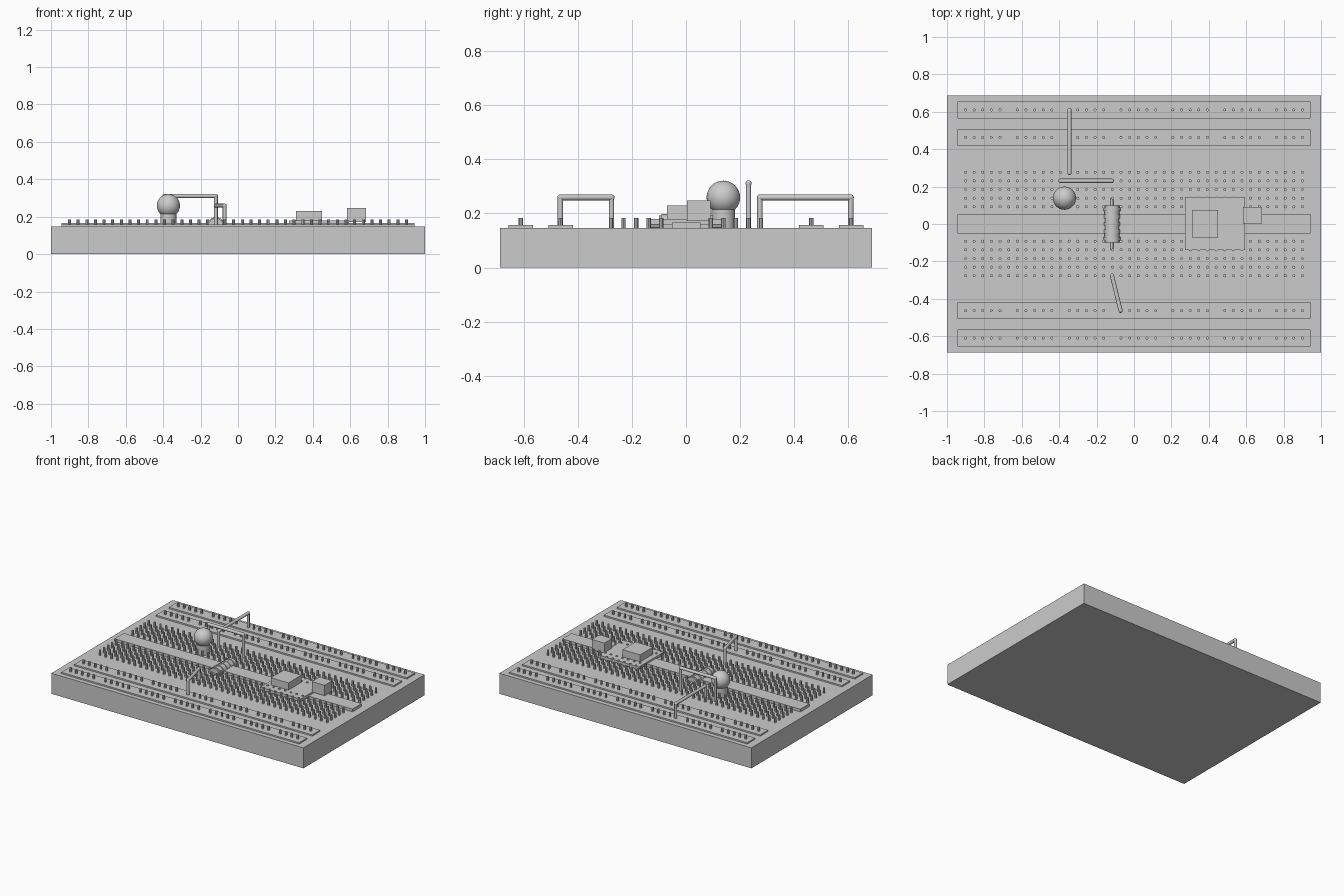
import bpy
import bmesh
from math import pi
from mathutils import Matrix, Vector

cube = bpy.data.objects.get("Cube")
if cube:
    bpy.data.objects.remove(cube, do_unlink=True)

grey = bpy.data.materials.new("light_grey")
grey.use_nodes = True
colour = (0.6, 0.6, 0.6, 1)
grey.diffuse_color = colour
grey.node_tree.nodes["Principled BSDF"].inputs["Base Color"].default_value = colour

BOARD_TOP = 0.147
PIN_TOP = 0.184


def finish(name, bm, smooth=False):
    mesh = bpy.data.meshes.new(name)
    bm.to_mesh(mesh)
    bm.free()
    mesh.materials.append(grey)
    obj = bpy.data.objects.new(name, mesh)
    bpy.context.collection.objects.link(obj)
    if smooth:
        bpy.ops.object.select_all(action="DESELECT")
        obj.select_set(True)
        bpy.context.view_layer.objects.active = obj
        bpy.ops.object.shade_smooth_by_angle()
    return obj


def box(name, x0, x1, y0, y1, z0, z1):
    bm = bmesh.new()
    centre = Matrix.Translation(((x0 + x1) / 2, (y0 + y1) / 2, (z0 + z1) / 2))
    size = Matrix.Diagonal((x1 - x0, y1 - y0, z1 - z0, 1))
    bmesh.ops.create_cube(bm, size=1, matrix=centre @ size)
    return finish(name, bm)


def rod(bm, start, end, radius, sides=16):
    a, b = Vector(start), Vector(end)
    turn = (b - a).to_track_quat("Z", "Y").to_matrix().to_4x4()
    bmesh.ops.create_cone(bm, cap_ends=True, segments=sides, radius1=radius,
                          radius2=radius, depth=(b - a).length,
                          matrix=Matrix.Translation((a + b) / 2) @ turn)


def ball(bm, centre, radius, sides=16):
    bmesh.ops.create_uvsphere(bm, u_segments=sides, v_segments=sides // 2,
                              radius=radius, matrix=Matrix.Translation(centre))


def jumper(name, start, end, height, radius=0.011):
    """Wire bridge: two legs, a level span and round elbows."""
    bm = bmesh.new()
    tops = [(*p, height) for p in (start, end)]
    for p, top in zip((start, end), tops):
        rod(bm, (*p, BOARD_TOP - 0.01), top, radius * 0.9)
        ball(bm, top, radius)
    rod(bm, *tops, radius)
    finish(name, bm, True)


# Board, power rails and centre strip
box("board", -1, 1, -0.687, 0.687, 0, BOARD_TOP)
rails = {"outer": 0.61, "inner": 0.463}
for side, sign in (("back", 1), ("front", -1)):
    for label, y in rails.items():
        box(f"{side}_{label}_rail", -0.944, 0.944, sign * y - 0.045,
            sign * y + 0.045, BOARD_TOP - 0.01, 0.157)
box("centre_strip", -0.944, 0.944, -0.051, 0.053, BOARD_TOP - 0.01, 0.167)

# Contact pins: full terminal rows, rail rows in groups of five
columns = [-0.901 + 0.0462 * i for i in range(40)]


def pin_row(bm, y, xs):
    for x in xs:
        rod(bm, (x, y, BOARD_TOP - 0.005), (x, y, PIN_TOP), 0.008, 8)


terminal = bmesh.new()
rail_pins = bmesh.new()
for sign in (1, -1):
    for row in range(5):
        pin_row(terminal, sign * (0.092 + 0.0462 * row), columns)
    for y in rails.values():
        pin_row(rail_pins, sign * y, [x for i, x in enumerate(columns) if i % 6 != 5])
finish("terminal_pins", terminal)
finish("rail_pins", rail_pins)

# Controller module: carrier plate, chip and socket
box("module_plate", 0.273, 0.594, -0.139, 0.145, 0.16, 0.179)
box("module_chip", 0.31, 0.45, -0.071, 0.076, 0.175, 0.23)
box("module_socket", 0.583, 0.684, 0.004, 0.091, 0.172, 0.247)

# Lamp: round bulb on a cylindrical collar
bm = bmesh.new()
rod(bm, (-0.372, 0.138, BOARD_TOP - 0.01), (-0.372, 0.138, 0.25), 0.043, 32)
finish("lamp_collar", bm, True)
bm = bmesh.new()
ball(bm, (-0.372, 0.138, 0.259), 0.062, 32)
finish("lamp_bulb", bm, True)

# Resistor: body with raised bands and thin leads
rx, rz = -0.118, 0.153
bm = bmesh.new()
rod(bm, (rx, -0.1, rz), (rx, 0.1, rz), 0.04, 24)
finish("resistor_body", bm, True)
bm = bmesh.new()
for i in range(-2, 3):
    rod(bm, (rx, i * 0.04 - 0.01, rz), (rx, i * 0.04 + 0.01, rz), 0.045, 24)
finish("resistor_bands", bm, True)
bm = bmesh.new()
rod(bm, (rx, -0.14, rz), (rx, 0.14, rz), 0.008, 12)
finish("resistor_leads", bm, True)

# Jumper wires
jumper("long_jumper", (-0.345, 0.273), (-0.345, 0.609), 0.259)
jumper("cross_jumper", (-0.394, 0.231), (-0.118, 0.231), 0.311)
jumper("slanted_jumper", (-0.118, -0.275), (-0.072, -0.464), 0.259)
